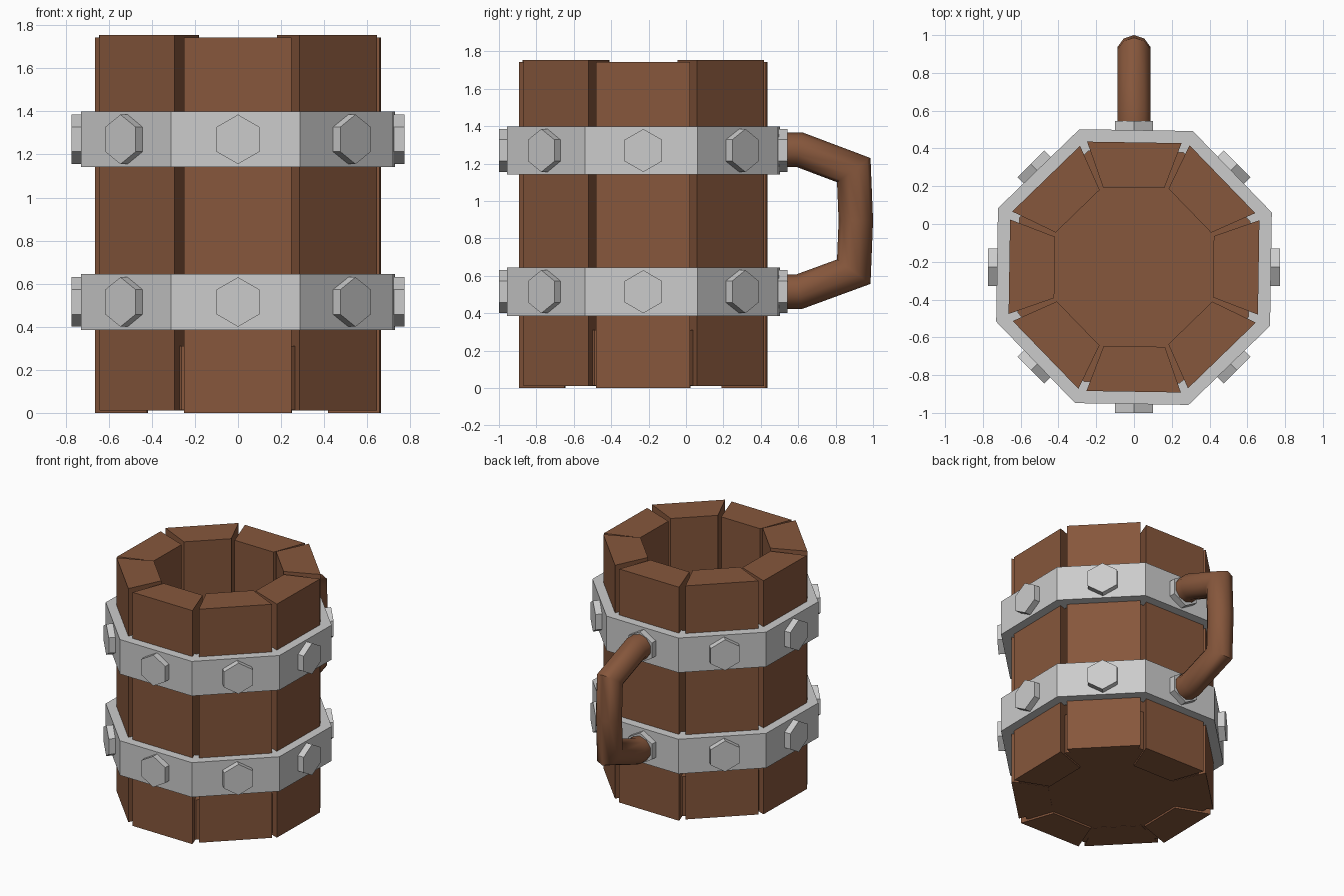
import bpy, bmesh
from math import pi, cos, sin, tan, radians
from mathutils import Vector, Matrix

if "Cube" in bpy.data.objects:
    bpy.data.objects.remove(bpy.data.objects["Cube"])

CY = -0.228                      # centre of the barrel in y
TILT = radians(-0.9)             # slight clockwise twist of the parts


def material(name, color):
    m = bpy.data.materials.new(name)
    m.diffuse_color = color
    m.use_nodes = True
    m.node_tree.nodes["Principled BSDF"].inputs["Base Color"].default_value = m.diffuse_color
    return m


WOOD = material("wood", (0.24, 0.095, 0.045, 1))


def finish(name, bm, mat=None):
    bmesh.ops.recalc_face_normals(bm, faces=bm.faces[:])
    me = bpy.data.meshes.new(name)
    bm.to_mesh(me)
    bm.free()
    ob = bpy.data.objects.new(name, me)
    bpy.context.collection.objects.link(ob)
    if mat:
        me.materials.append(mat)
    return ob


def loft(bm, rings, caps=True, closed=False):
    """Bridge equal-sized rings of points; cap the ends or join them in a loop."""
    vs = [[bm.verts.new(p) for p in r] for r in rings]
    n = len(vs[0])
    pairs = list(zip(vs, vs[1:])) + ([(vs[-1], vs[0])] if closed else [])
    for a, b in pairs:
        for i in range(n):
            j = (i + 1) % n
            bm.faces.new((a[i], a[j], b[j], b[i]))
    if caps and not closed:
        bm.faces.new(vs[0])
        bm.faces.new(vs[-1])


def octagon(apothem, z, twist=TILT):
    r = apothem / cos(pi / 8)
    return [Vector((r * cos(pi / 8 + i * pi / 4 + twist),
                    CY + r * sin(pi / 8 + i * pi / 4 + twist), z)) for i in range(8)]


def side_matrix(i):
    return Matrix.Translation((0, CY, 0)) @ Matrix.Rotation(i * pi / 4, 4, 'Z')


# Eight tapered staves, alternately raised a little
outline = [(0.42, -0.162), (0.66, -0.25), (0.66, 0.25), (0.42, 0.162)]
pivot = Vector((0.54, 0, 0))
twist = Matrix.Translation(pivot) @ Matrix.Rotation(TILT, 4, 'Z') @ Matrix.Translation(-pivot)
for i in range(8):
    lift = 0.012 * (i % 2)
    M = side_matrix(i) @ twist
    bm = bmesh.new()
    loft(bm, [[M @ Vector((x, y, z)) for x, y in outline] for z in (lift, 1.742 + lift)])
    finish(f"stave_{i + 1}", bm, WOOD)

# Floor of the mug
bm = bmesh.new()
loft(bm, [octagon(0.61, 0.014), octagon(0.61, 0.31)])
finish("floor", bm, WOOD)

# Metal bands with hexagonal bolts
for label, zc in (("lower", 0.515), ("upper", 1.27)):
    bm = bmesh.new()
    loft(bm, [octagon(a, zc + dz) for a, dz in
              ((0.725, -0.129), (0.725, 0.129), (0.61, 0.129), (0.61, -0.129))], closed=True)
    finish(f"{label}_band", bm)
    bm = bmesh.new()
    for i in range(8):
        M = side_matrix(i)
        loft(bm, [[M @ Vector((x, 0.115 * sin(k * pi / 3), zc + 0.115 * cos(k * pi / 3)))
                   for k in range(6)] for x in (0.69, 0.772)])
    finish(f"{label}_bolts", bm)

# Handle: round tube with mitred bends
path = [Vector((0, y, z)) for y, z in
        ((0.50, 1.275), (0.605, 1.275), (0.897, 1.165), (0.908, 0.895),
         (0.897, 0.622), (0.605, 0.515), (0.50, 0.515))]
R, N = 0.092, 10
X = Vector((1, 0, 0))
rings = []
for i, p in enumerate(path):
    d0 = (p - path[max(i - 1, 0)]).normalized()
    d1 = (path[min(i + 1, len(path) - 1)] - p).normalized()
    t = (d0 + d1).normalized()
    miter = 1 / max(t.dot(d1), t.dot(d0))
    side = X.cross(t)
    rings.append([p + X * R * cos(2 * pi * (k + 0.5) / N)
                  + side * R * miter * sin(2 * pi * (k + 0.5) / N) for k in range(N)])
bm = bmesh.new()
loft(bm, rings)
handle = finish("handle", bm, WOOD)
bpy.context.view_layer.objects.active = handle
handle.select_set(True)
bpy.ops.object.shade_smooth_by_angle(angle=radians(40))
